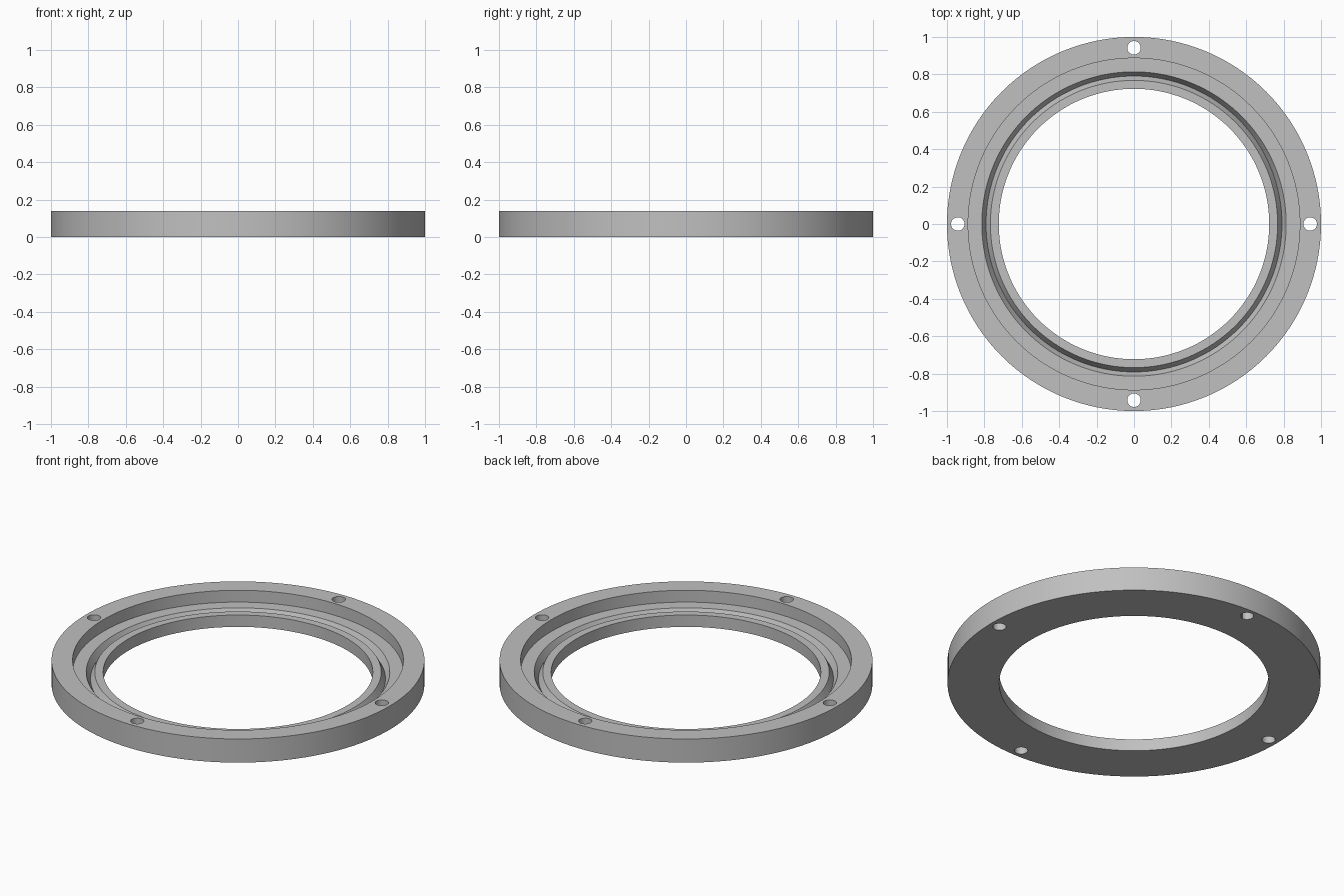
import bpy
import bmesh
from math import cos, sin, pi, radians

SEGMENTS = 128
HEIGHT = 0.14
FLOOR = 0.07

cube = bpy.data.objects.get("Cube")
if cube:
    bpy.data.objects.remove(cube, do_unlink=True)

# Plain grey material
grey = bpy.data.materials.new("plain_grey")
grey.use_nodes = True
colour = (0.53, 0.53, 0.53, 1)
grey.diffuse_color = colour
grey.node_tree.nodes["Principled BSDF"].inputs["Base Color"].default_value = colour


def lathe(name, profile):
    """Turn a closed (radius, z) profile around the z axis."""
    bm = bmesh.new()
    rings = []
    for i in range(SEGMENTS):
        a = 2 * pi * i / SEGMENTS
        rings.append([bm.verts.new((r * cos(a), r * sin(a), z)) for r, z in profile])
    count = len(profile)
    for i, ring in enumerate(rings):
        following = rings[(i + 1) % SEGMENTS]
        for j in range(count):
            k = (j + 1) % count
            bm.faces.new((ring[j], following[j], following[k], ring[k]))
    bmesh.ops.recalc_face_normals(bm, faces=bm.faces)
    mesh = bpy.data.meshes.new(name)
    bm.to_mesh(mesh)
    bm.free()
    obj = bpy.data.objects.new(name, mesh)
    bpy.context.collection.objects.link(obj)
    obj.data.materials.append(grey)
    return obj


# Flange ring: raised rim, recessed seat with a V groove, open bore
flange = lathe("flange_ring", [
    (0.723, 0), (1, 0), (1, HEIGHT), (0.887, HEIGHT), (0.887, FLOOR),
    (0.814, FLOOR), (0.791, FLOOR - 0.04), (0.768, FLOOR), (0.723, FLOOR),
])

# Four bolt holes through the rim
for i in range(4):
    a = i * pi / 2
    bpy.ops.mesh.primitive_cylinder_add(
        vertices=32, radius=0.036, depth=0.4,
        location=(0.942 * cos(a), 0.942 * sin(a), HEIGHT / 2))
    cutter = bpy.context.object
    cutter.name = "bolt_hole_cutter"
    cutter.hide_render = True
    cutter.data.materials.append(grey)
    bpy.context.view_layer.objects.active = flange
    cut = flange.modifiers.new("bolt_hole", 'BOOLEAN')
    cut.operation = 'DIFFERENCE'
    cut.solver = 'EXACT'
    cut.object = cutter
    bpy.ops.object.modifier_apply(modifier=cut.name)
    bpy.data.objects.remove(cutter, do_unlink=True)

# Smooth round walls, crisp machined edges
bpy.ops.object.select_all(action='DESELECT')
flange.select_set(True)
bpy.context.view_layer.objects.active = flange
bpy.ops.object.shade_smooth_by_angle(angle=radians(25))
